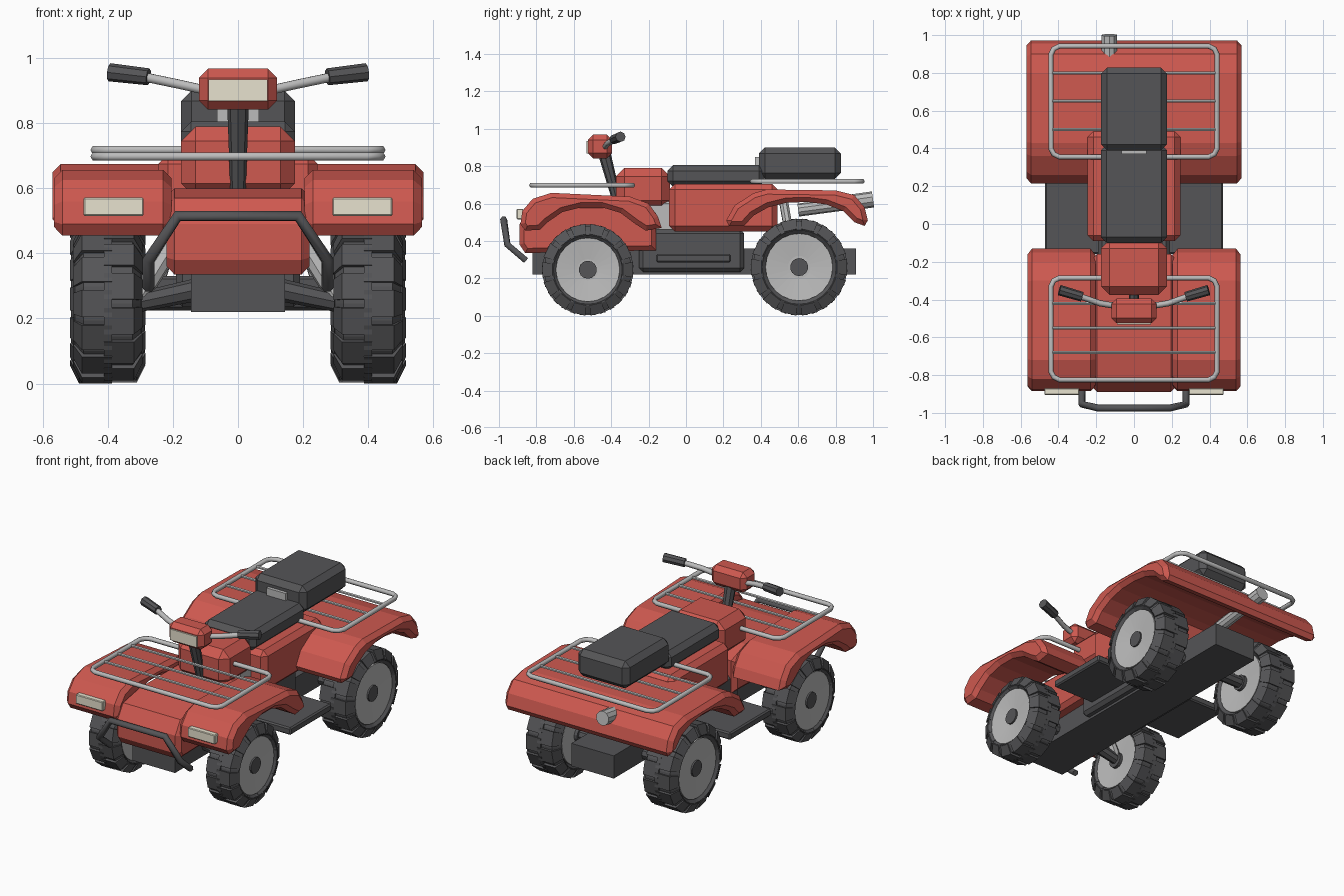
import bpy, bmesh
from math import pi, sin, cos
from mathutils import Vector, Matrix

if "Cube" in bpy.data.objects:
    bpy.data.objects.remove(bpy.data.objects["Cube"])


def material(name, rgb):
    m = bpy.data.materials.new(name)
    m.diffuse_color = (*rgb, 1)
    m.use_nodes = True
    m.node_tree.nodes["Principled BSDF"].inputs["Base Color"].default_value = m.diffuse_color
    return m


RED = material("red_plastic", (0.62, 0.10, 0.08))
DARK = material("dark_rubber", (0.09, 0.09, 0.095))
STEEL = material("steel", (0.5, 0.5, 0.5))
CREAM = material("lamp_glass", (0.8, 0.76, 0.62))


def finish(name, bm, mat):
    bmesh.ops.recalc_face_normals(bm, faces=bm.faces)
    me = bpy.data.meshes.new(name)
    bm.to_mesh(me)
    bm.free()
    me.materials.append(mat)
    ob = bpy.data.objects.new(name, me)
    bpy.context.collection.objects.link(ob)
    return ob


def box(name, x, y, z, mat, bevel=0.0):
    """Chamfered box from (min, max) pairs."""
    bm = bmesh.new()
    bmesh.ops.create_cube(bm, size=1)
    for v in bm.verts:
        v.co = [(r[0] + r[1]) / 2 + c * (r[1] - r[0]) for r, c in zip((x, y, z), v.co)]
    if bevel:
        bmesh.ops.bevel(bm, geom=bm.edges[:], offset=bevel, segments=1, affect='EDGES')
    return finish(name, bm, mat)


def prism(name, profile, x0, x1, mat, bevel):
    """Side (y, z) profile extruded along x, with chamfered rims."""
    bm = bmesh.new()
    face = bm.faces.new([bm.verts.new((x0, y, z)) for y, z in profile])
    ext = bmesh.ops.extrude_face_region(bm, geom=[face])
    for v in ext["geom"]:
        if isinstance(v, bmesh.types.BMVert):
            v.co.x = x1
    bmesh.ops.recalc_face_normals(bm, faces=bm.faces)
    rims = [e for e in bm.edges if abs(e.verts[0].co.x - e.verts[1].co.x) < 1e-5]
    bmesh.ops.bevel(bm, geom=rims, offset=bevel, segments=1, affect='EDGES')
    return finish(name, bm, mat)


def rod(name, a, b, r1, r2, mat, sides=8):
    a, b = Vector(a), Vector(b)
    bm = bmesh.new()
    rot = (b - a).to_track_quat('Z', 'Y').to_matrix().to_4x4()
    bmesh.ops.create_cone(bm, cap_ends=True, segments=sides, radius1=r1, radius2=r2,
                          depth=(b - a).length, matrix=Matrix.Translation((a + b) / 2) @ rot)
    return finish(name, bm, mat)


def tube(name, points, r, mat, closed=False):
    cu = bpy.data.curves.new(name, 'CURVE')
    cu.dimensions = '3D'
    cu.bevel_depth, cu.bevel_resolution, cu.use_fill_caps = r, 1, True
    sp = cu.splines.new('POLY')
    sp.points.add(len(points) - 1)
    for p, co in zip(sp.points, points):
        p.co = (*co, 1)
    sp.use_cyclic_u = closed
    cu.materials.append(mat)
    ob = bpy.data.objects.new(name, cu)
    bpy.context.collection.objects.link(ob)
    bpy.ops.object.select_all(action='DESELECT')
    ob.select_set(True)
    bpy.context.view_layer.objects.active = ob
    bpy.ops.object.convert(target='MESH')


def lathe(name, profile, y, z, sides, mat):
    """Open (x, radius) profile spun around the wheel axis."""
    bm = bmesh.new()
    rings = [[bm.verts.new((x, y + r * cos(2 * pi * i / sides), z + r * sin(2 * pi * i / sides)))
              for i in range(sides)] for x, r in profile]
    for a, b in zip(rings, rings[1:]):
        for i in range(sides):
            j = (i + 1) % sides
            bm.faces.new((a[i], a[j], b[j], b[i]))
    bm.faces.new(rings[0])
    bm.faces.new(rings[-1])
    return finish(name, bm, mat)


def wheel(name, s, y, R, w):
    cx, rim, b = 0.40, R * 0.66, R - 0.012
    def px(d):
        return s * (cx + d)
    lathe(name + "_tyre", [(px(-w + .03), rim), (px(-w), rim + .03), (px(-w), b - .05), (px(-w + .03), b),
                           (px(w - .03), b), (px(w), b - .05), (px(w), rim + .03), (px(w - .03), rim)],
          y, R, 28, DARK)
    # dished rim and hub cap, outside and inside
    lathe(name + "_rim", [(px(-w + .02), rim * .35), (px(-w + .01), rim + .008),
                          (px(w - .012), rim + .008), (px(w - .025), rim * .35)], y, R, 24, STEEL)
    rod(name + "_hub", (px(-w), y, R), (px(w - .015), y, R), .048, .048, DARK, 14)
    # staggered tread lugs that wrap over the shoulder
    bm = bmesh.new()
    n = 14
    for i in range(2 * n):
        side = 1 if i % 2 else -1
        sec = [(-.012, b - .03), (-.012, R), (w - .025, R), (w + .002, R - .055), (w - .02, R - .08)]
        caps = []
        for t in (-.17, .17):
            a = pi * i / n - pi / 2 + t
            caps.append([bm.verts.new((px(side * d), y + r * cos(a), R + r * sin(a))) for d, r in sec])
        bm.faces.new(caps[0])
        bm.faces.new(caps[1])
        for k in range(5):
            m = (k + 1) % 5
            bm.faces.new((caps[0][k], caps[0][m], caps[1][m], caps[1][k]))
    finish(name + "_tread", bm, DARK)


def rack(name, y0, y1, z, bars):
    x, c = 0.44, 0.045
    pts = [(x, y0 + c), (x, y1 - c), (x - .015, y1 - .015), (x - c, y1)]
    pts += [(-x + c, y1), (-x + .015, y1 - .015), (-x, y1 - c)]
    pts += [(-x, y0 + c), (-x + .015, y0 + .015), (-x + c, y0), (x - c, y0), (x - .015, y0 + .015)]
    tube(name + "_frame", [(px, py, z) for px, py in pts], .014, STEEL, True)
    for y in bars:
        rod(name + "_bar", (-x, y, z), (x, y, z), .009, .009, STEEL, 6)


# chassis, engine, exposed engine head
box("chassis", (-.145, .145), (-.82, .91), (.22, .36), DARK)
box("engine", (-.19, .19), (-.25, .31), (.235, .46), DARK, .02)
box("engine_head", (-.15, .15), (-.2, 0), (.45, .61), STEEL, .01)

# red bodywork
box("side_body", (-.245, .245), (-.09, .49), (.45, .705), RED, .03)
box("fuel_tank", (-.175, .175), (-.375, -.085), (.57, .79), RED, .045)
prism("nose", [(-.89, .38), (-.86, .335), (-.16, .35), (-.16, .55), (-.3, .60), (-.68, .60),
               (-.84, .57), (-.89, .49)], -.22, .22, RED, .025)
front_arch = [(-.885, .49), (-.875, .56), (-.82, .625), (-.72, .657), (-.3, .637), (-.2, .60),
              (-.15, .53), (-.13, .47), (-.215, .455), (-.27, .49), (-.35, .55), (-.45, .58), (-.56, .58),
              (-.66, .555), (-.74, .50), (-.78, .46), (-.86, .455)]
rear_arch = [(.215, .51), (.26, .59), (.36, .655), (.43, .675), (.8, .67), (.90, .645), (.955, .58),
             (.972, .51), (.955, .48), (.90, .50), (.84, .56), (.75, .595), (.65, .608), (.54, .605),
             (.44, .58), (.36, .535), (.31, .48), (.23, .48)]
prism("rear_fender", rear_arch, -.57, .57, RED, .025)

# seat, storage box and its latch
box("seat", (-.175, .175), (-.1, .42), (.69, .805), DARK, .03)
box("rear_box", (-.175, .175), (.39, .828), (.732, .90), DARK, .032)
box("box_latch", (-.065, .065), (.37, .40), (.80, .85), STEEL)

# racks
rack("front_rack", -.825, -.285, .698, (-.42, -.55, -.68))
rack("rear_rack", .355, .942, .718, (.5, .65, .8))

# steering
rod("steering_column", (0, -.365, .60), (0, -.44, .88), .024, .034, DARK)
box("lamp_pod", (-.12, .12), (-.525, -.395), (.842, .968), RED, .028)
box("centre_lamp", (-.09, .09), (-.533, -.51), (.868, .935), CREAM)

# front bumper and exhaust
half = [(.275, -.855, .295), (.275, -.955, .38), (.185, -.975, .515)]
tube("front_bumper", half + [(-x, y, z) for x, y, z in reversed(half)], .019, DARK)
rod("exhaust", (-.13, .60, .565), (-.13, .90, .605), .035, .035, STEEL, 10)
rod("exhaust_tip", (-.13, .88, .605), (-.13, 1.0, .622), .043, .043, STEEL, 10)

# parts repeated on both sides
for s, side in ((1, "left"), (-1, "right")):
    prism(side + "_front_fender", front_arch, s * .205, s * .565, RED, .025)
    box(side + "_headlight", sorted((s * .29, s * .475)), (-.905, -.87), (.515, .572), CREAM, .004)
    box(side + "_footboard", sorted((s * .14, s * .47)), (-.16, .24), (.285, .33), DARK, .008)
    tube(side + "_handlebar", [(s * .09, -.435, .90), (s * .18, -.42, .92), (s * .30, -.378, .945)], .016, STEEL)
    rod(side + "_grip", (s * .275, -.385, .943), (s * .395, -.35, .957), .026, .028, DARK)
    rod(side + "_front_arm", (s * .12, -.525, .29), (s * .33, -.525, .245), .035, .03, DARK)
    rod(side + "_shock", (s * .30, -.525, .27), (s * .17, -.50, .48), .03, .03, STEEL)
    rod(side + "_rear_axle", (s * .1, .605, .26), (s * .33, .605, .26), .035, .035, DARK)
    rod(side + "_rear_shock", (s * .26, .58, .28), (s * .15, .52, .62), .025, .025, STEEL)
    wheel(side + "_front_wheel", s, -.525, .246, .105)
    wheel(side + "_rear_wheel", s, .605, .26, .114)
